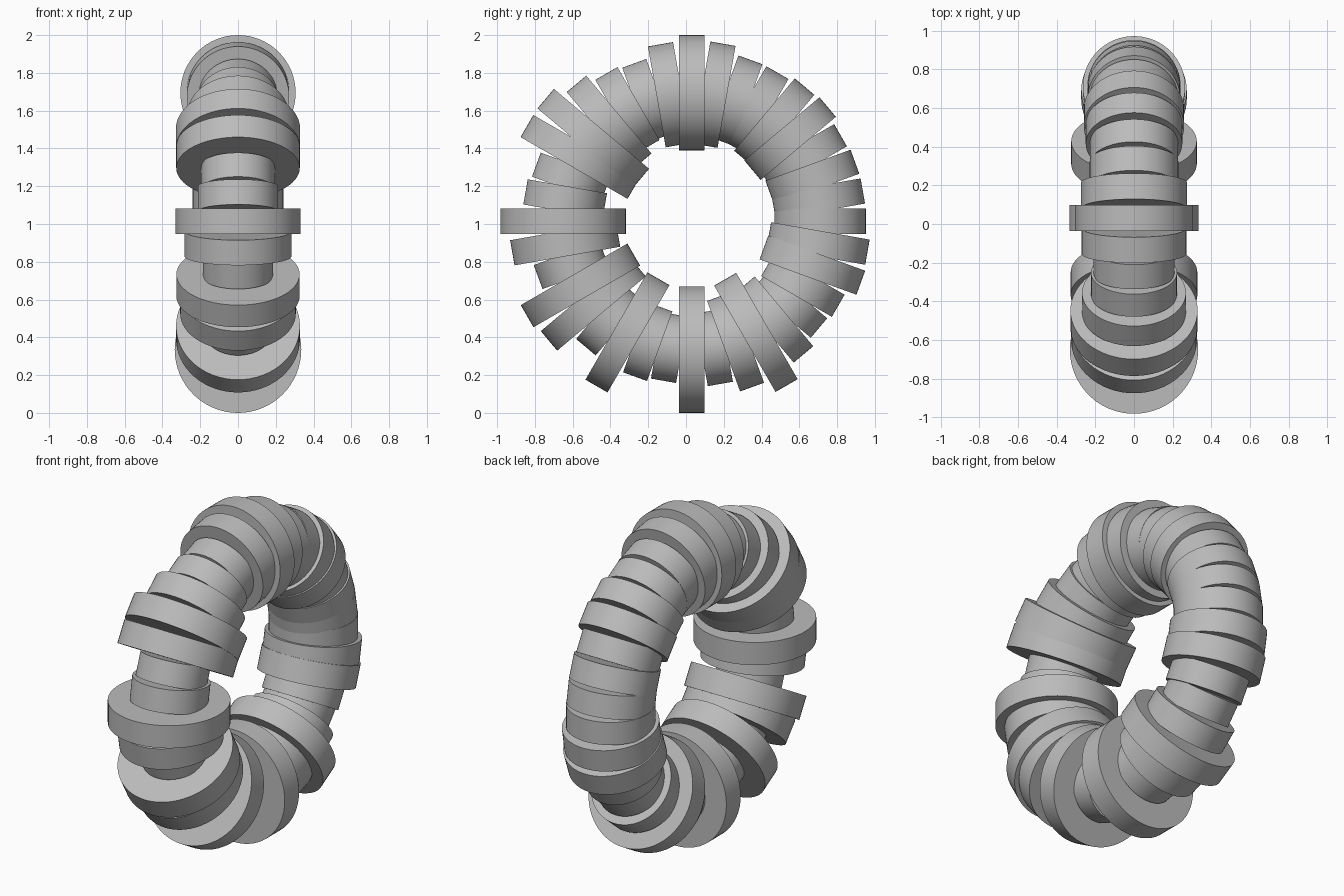
import bpy
from math import radians, sin, cos

cube = bpy.data.objects.get("Cube")
if cube:
    bpy.data.objects.remove(cube, do_unlink=True)

# Single plain grey
grey = bpy.data.materials.new("plain grey")
grey.use_nodes = True
colour = (0.5, 0.5, 0.5, 1)
grey.diffuse_color = colour
grey.node_tree.nodes["Principled BSDF"].inputs["Base Color"].default_value = colour

# Ring of short upright discs, one every ten degrees, starting at the back
RING_RADIUS = 0.68
CENTRE_Y, CENTRE_Z = 0.03, 1.015
THICKNESS = 0.135
RADII = [
    0.242, 0.24, 0.24, 0.23, 0.26, 0.25, 0.228, 0.229, 0.274,      # back to top
    0.305, 0.271, 0.209, 0.223, 0.269, 0.329, 0.327, 0.195, 0.213,  # top to front
    0.332, 0.284, 0.185, 0.326, 0.306, 0.191, 0.328, 0.196, 0.178,  # front to bottom
    0.335, 0.195, 0.255, 0.325, 0.241, 0.20, 0.216, 0.273, 0.265,   # bottom to back
]


def add_disc(index, radius):
    angle = radians(360 / len(RADII) * index)
    bpy.ops.mesh.primitive_cylinder_add(
        vertices=64, radius=radius, depth=THICKNESS,
        location=(0, CENTRE_Y + RING_RADIUS * cos(angle),
                  CENTRE_Z + RING_RADIUS * sin(angle)),
        rotation=(angle, 0, 0))
    disc = bpy.context.object
    disc.name = f"ring_disc_{index + 1}"
    disc.data.materials.append(grey)
    bpy.ops.object.shade_smooth_by_angle(angle=radians(30))


for i, r in enumerate(RADII):
    add_disc(i, r)
